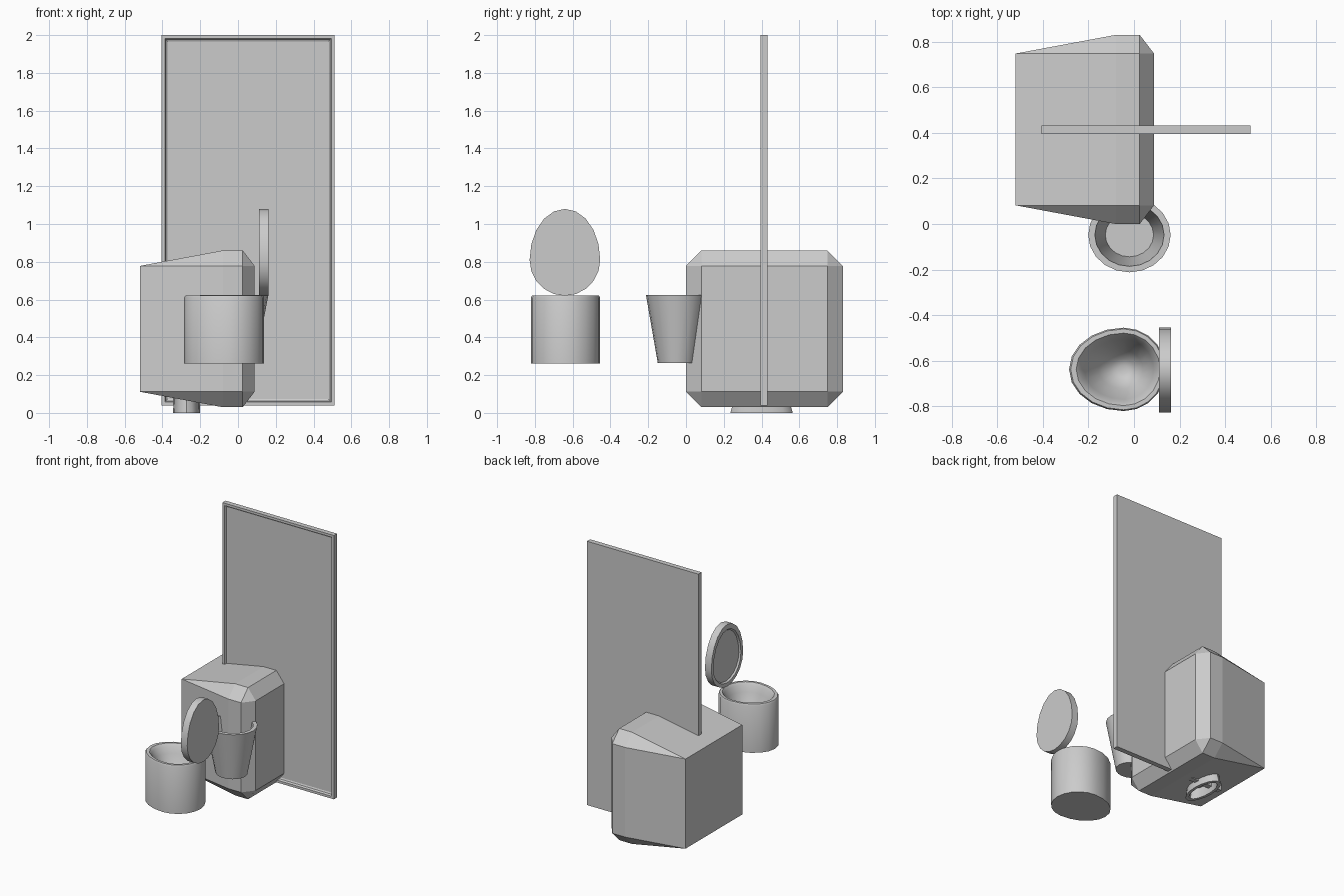
import bpy, bmesh
from math import sin, cos, pi

if "Cube" in bpy.data.objects:
    bpy.data.objects.remove(bpy.data.objects["Cube"])


def finish(name, bm, smooth=False):
    bmesh.ops.recalc_face_normals(bm, faces=bm.faces)
    me = bpy.data.meshes.new(name)
    bm.to_mesh(me)
    bm.free()
    ob = bpy.data.objects.new(name, me)
    bpy.context.collection.objects.link(ob)
    if smooth:
        bpy.ops.object.select_all(action='DESELECT')
        ob.select_set(True)
        bpy.context.view_layer.objects.active = ob
        bpy.ops.object.shade_smooth_by_angle(angle=0.6)
    return ob


def loft(name, rings, smooth=False, closed=False):
    """Skin a list of equal-length point rings; cap the ends or join them."""
    bm = bmesh.new()
    vs = [[bm.verts.new(p) for p in r] for r in rings]
    n = len(vs[0])
    pairs = list(zip(vs, vs[1:])) + ([(vs[-1], vs[0])] if closed else [])
    for a, b in pairs:
        for i in range(n):
            j = (i + 1) % n
            bm.faces.new((a[i], a[j], b[j], b[i]))
    if not closed:
        bm.faces.new(vs[0])
        bm.faces.new(vs[-1])
    return finish(name, bm, smooth)


def ellipse(cx, cy, z, rx, ry, n=20):
    return [(cx + rx * cos(2 * pi * i / n), cy + ry * sin(2 * pi * i / n), z)
            for i in range(n)]


def egg(s, short, long, half, n=20):
    """Egg outline: (distance along its length, sideways distance)."""
    pts = []
    for i in range(n):
        c, w = cos(2 * pi * i / n), sin(2 * pi * i / n)
        pts.append((s * c * (long if c > 0 else short), s * w * half))
    return pts


# Wall panel with a narrow raised frame around a recessed front
def panel_ring(inset, y):
    x0, x1, z0, z1 = -.405 + inset, .512 - inset, .04 + inset, 2 - inset
    return [(x0, y, z0), (x1, y, z0), (x1, y, z1), (x0, y, z1)]


loft("wall_panel", [panel_ring(i, y) for i, y in
                    ((0, .432), (0, .395), (.018, .395), (.024, .41), (.034, .415))])

# Cabinet: chamfered block tapering towards its square ends
bm = bmesh.new()
cy, cz, big, small = .415, .445, .415, .333
for x in (-.52, .088):
    for sy in (-1, 1):
        for sz in (-1, 1):
            bm.verts.new((x, cy + sy * small, cz + sz * small))
for x in (-.08, .025):
    for sy in (-1, 1):
        for sz in (-1, 1):
            bm.verts.new((x, cy + sy * big, cz + sz * small))
            bm.verts.new((x, cy + sy * small, cz + sz * big))
bmesh.ops.convex_hull(bm, input=bm.verts)
bmesh.ops.dissolve_limit(bm, angle_limit=.02, verts=bm.verts, edges=bm.edges)
finish("cabinet", bm)

# Hollow oval foot beneath the cabinet
loft("cabinet_foot", [ellipse(-.272, .4, z, rx, ry, 16) for z, rx, ry in
                      ((0, .072, .165), (.13, .066, .13),
                       (.13, .046, .1), (0, .052, .135))], True, True)

# Open waste bin
bin_profile = [(.265, .62), (.625, 1), (.625, .84), (.29, .585)]
loft("waste_bin", [ellipse(-.02, -.048, z, .181 * k, .164 * k)
                   for z, k in bin_profile], True)

# Toilet bowl: straight egg-shaped wall, rounded rim, sunken basin
bowl_profile = [(.262, 1), (.61, 1), (.622, .97), (.622, .87), (.605, .8),
                (.56, .72), (.45, .46), (.4, .25), (.39, .1)]
loft("toilet_bowl", [[(-.045 - a, -.638 + b, z) for a, b in egg(k, .183, .24, .183)]
                     for z, k in bowl_profile], True)

# Raised lid with a shallow recess on the inner face
lid_profile = [(.162, 1), (.11, 1), (.11, .86), (.122, .82)]
loft("toilet_lid", [[(x, -.641 + b, .81 + a) for a, b in egg(k, .19, .27, .187)]
                    for x, k in lid_profile], True)
